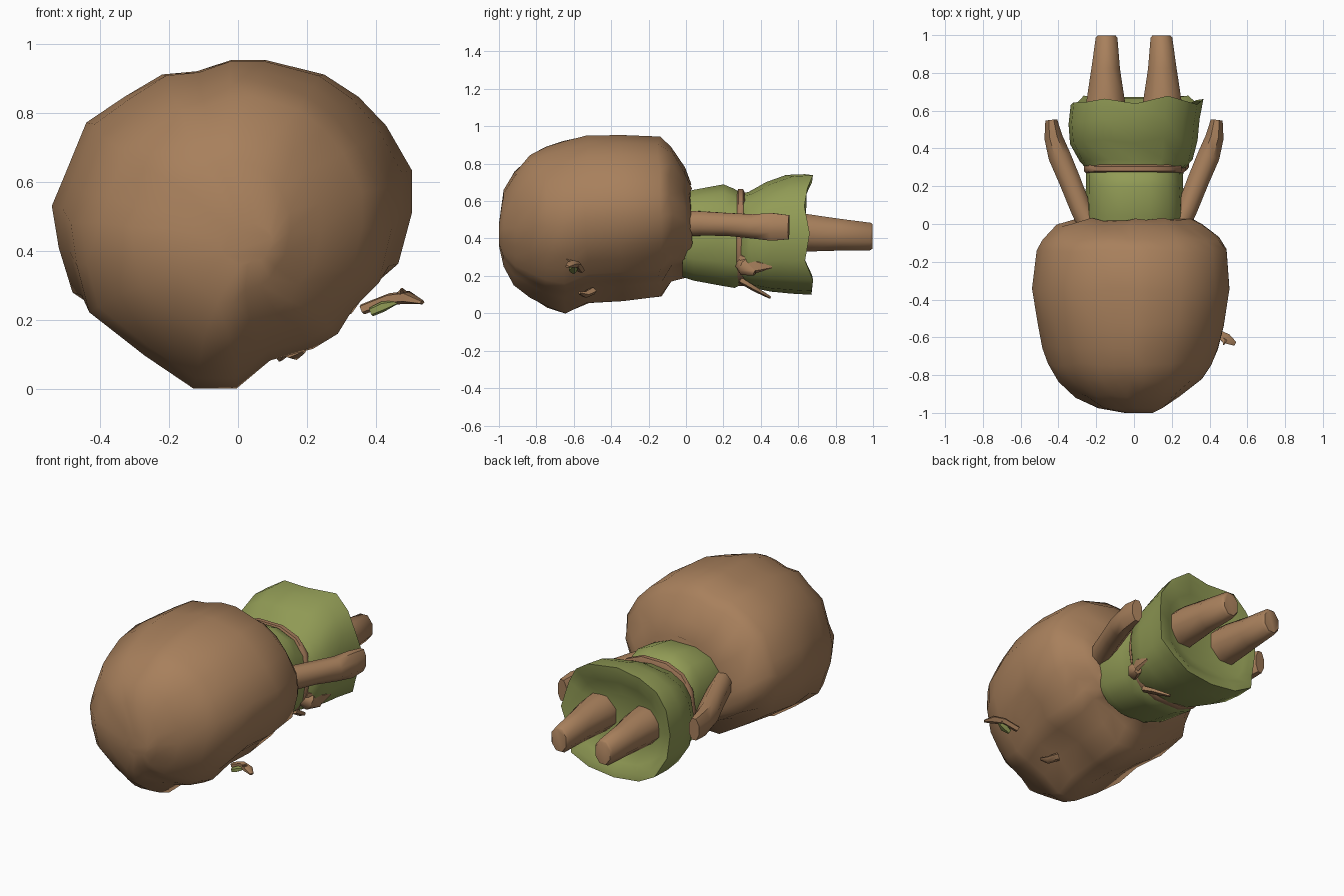
import bpy, bmesh, math, random
from mathutils import Vector

random.seed(4)


def material(name, rgb):
    m = bpy.data.materials.new(name)
    m.diffuse_color = (*rgb, 1)
    return m


BROWN = material("warm brown", (0.39, 0.215, 0.107))
GREEN = material("moss green", (0.285, 0.33, 0.092))
BELT = material("belt brown", (0.36, 0.19, 0.1))


def loft(name, rings, mat, cap_start=True, cap_end=True, angle=50):
    """Skin a list of equal-length point rings."""
    bm = bmesh.new()
    vs = [[bm.verts.new(p) for p in r] for r in rings]
    n = len(rings[0])
    for a, b in zip(vs, vs[1:]):
        for i in range(n):
            j = (i + 1) % n
            bm.faces.new((a[i], a[j], b[j], b[i]))
    if cap_start:
        bm.faces.new(vs[0][::-1])
    if cap_end:
        bm.faces.new(vs[-1])
    bmesh.ops.recalc_face_normals(bm, faces=bm.faces)
    me = bpy.data.meshes.new(name)
    bm.to_mesh(me)
    bm.free()
    me.materials.append(mat)
    ob = bpy.data.objects.new(name, me)
    bpy.context.collection.objects.link(ob)
    bpy.context.view_layer.objects.active = ob
    ob.select_set(True)
    bpy.ops.object.shade_smooth_by_angle(angle=math.radians(angle))
    ob.select_set(False)
    return ob


def box_ring(y, x0, x1, z0, z1, shape):
    """Fit a unit outline into a rectangle at depth y."""
    return [(x0 + u * (x1 - x0), y, z0 + v * (z1 - z0)) for u, v in shape]


def oval(n, power=1.0):
    pts = []
    for i in range(n):
        t = 2 * math.pi * i / n
        c, s = math.cos(t), math.sin(t)
        pts.append((0.5 + 0.5 * math.copysign(abs(c) ** power, c),
                    0.5 + 0.5 * math.copysign(abs(s) ** power, s)))
    return pts


# Big lumpy head: one outline refitted to each station (y, x0, x1, z0, z1)
outline = [(-.14, 0), (0, 0), (.11, .085), (.25, .12), (.33, .165), (.38, .24), (.465, .32),
           (.505, .48), (.505, .61), (.43, .75), (.35, .84), (.25, .91), (.08, .955), (-.02, .955),
           (-.12, .92), (-.22, .91), (-.33, .84), (-.44, .76), (-.505, .59), (-.54, .50),
           (-.52, .37), (-.48, .23), (-.30, .10)]
shape = [((x + .54) / 1.045, z / .955) for x, z in outline]
stations = [(-1.0, -.05, .10, .36, .48), (-.975, -.19, .15, .25, .66), (-.91, -.31, .24, .15, .76),
            (-.83, -.40, .36, .085, .845), (-.74, -.455, .41, .03, .89), (-.65, -.485, .445, 0, .92),
            (-.53, -.51, .475, .055, .95), (-.35, -.54, .505, .065, .953), (-.14, -.515, .49, .09, .945),
            (-.08, -.485, .45, .17, .89), (-.01, -.41, .36, .19, .78), (.025, -.28, .30, .21, .69)]
rings = []
for y, x0, x1, z0, z1 in stations:
    ring = box_ring(y, x0, x1, z0, z1, shape)
    rings.append([(x, y + random.uniform(-.012, .012) * (y > -.95), z) for x, y, z in ring])
loft("head", rings, BROWN)

# Upper tunic pinched at the waist
body = oval(14, 0.8)
rings = [box_ring(*s, body) for s in [(-.02, -.25, .25, .19, .65), (.04, -.26, .27, .17, .665),
                                      (.20, -.255, .26, .14, .695), (.26, -.255, .26, .13, .67),
                                      (.30, -.25, .265, .15, .64)]]
loft("tunic_top", rings, GREEN)

# Flared skirt with an uneven hem, closed by a shallow dish around the legs
n = 16
skirt = oval(n, 0.8)
wave = [random.uniform(-1, 1) for _ in range(n)]
rings = []
for y, x0, x1, z0, z1, rag in [(.29, -.25, .265, .15, .64, 0), (.34, -.29, .31, .14, .65, .01),
                               (.44, -.345, .335, .12, .705, .02), (.55, -.355, .345, .11, .745, .025),
                               (.655, -.345, .365, .105, .75, .03), (.65, -.31, .33, .14, .71, .03),
                               (.63, -.27, .28, .18, .65, .01), (.60, -.20, .20, .25, .57, 0)]:
    ring = box_ring(y, x0, x1, z0, z1, skirt)
    rings.append([(x * (1 + w * rag), y + w * rag * .9, .43 + (z - .43) * (1 + w * rag))
                  for w, (x, y, z) in zip(wave, ring)])
loft("tunic_skirt", rings, GREEN)

# Belt
rings = [box_ring(y, -.255 - d, .262 + d, .145 - d * .5, .65 + d * 2, body)
         for y, d in [(.27, 0), (.28, .01), (.305, .01), (.315, 0)]]
loft("belt", rings, BELT)


def limb(name, path, n, mat=BROWN):
    """Tapered tube; each station is (x, y, z, half_width, half_height)."""
    rings = []
    pts = [Vector(p[:3]) for p in path]
    for k, p in enumerate(path):
        d = (pts[min(k + 1, len(pts) - 1)] - pts[max(k - 1, 0)]).normalized()
        side = d.cross(Vector((0, 0, 1))).normalized()
        up = side.cross(d)
        rings.append([pts[k] + side * p[3] * math.cos(a) + up * p[4] * math.sin(a)
                      for a in (2 * math.pi * (i + .5) / n for i in range(n))])
    return loft(name, rings, mat)


# Arms reaching out beside the tunic, and legs below the skirt
for s, label in ((-1, "left"), (1, "right")):
    limb(label + "_arm", [(s * .23, -.02, .48, .065, .075), (s * .285, .09, .48, .06, .07),
                          (s * .34, .23, .475, .062, .066), (s * .395, .36, .465, .064, .07),
                          (s * .427, .46, .462, .052, .08), (s * .438, .55, .46, .034, .07)], 8)
    limb(label + "_leg", [(s * .15, .54, .43, .115, .115), (s * .15, .65, .43, .11, .108),
                          (s * .15, .82, .42, .082, .092), (s * .145, .985, .41, .062, .08),
                          (s * .145, .998, .41, .052, .07)], 8)

# Loose belt ends hanging at the lower right and underside
limb("belt_knot", [(.20, .27, .28, .02, .03), (.26, .31, .25, .035, .05), (.28, .37, .22, .02, .02)], 6)
limb("belt_end_upper", [(.25, .29, .30, .015, .02), (.29, .38, .25, .015, .04),
                        (.29, .46, .25, .008, .01)], 5)
limb("belt_end_lower", [(.17, .29, .18, .02, .02), (.16, .37, .13, .03, .015),
                        (.12, .45, .085, .008, .008)], 5)

# Small leafy sprig on the side of the head
limb("sprig_stem", [(.36, -.56, .23, .02, .016), (.44, -.58, .26, .022, .018),
                    (.49, -.61, .265, .03, .02), (.535, -.635, .25, .012, .006)], 5)
limb("sprig_twig", [(.45, -.58, .25, .012, .01), (.48, -.62, .28, .014, .01),
                    (.475, -.64, .29, .003, .003)], 5)
limb("sprig_leaf", [(.385, -.60, .222, .014, .014), (.42, -.605, .238, .026, .016),
                    (.46, -.60, .25, .008, .006)], 5, GREEN)

# Small nub under the chin
limb("chin_nub", [(.12, -.50, .12, .03, .02), (.165, -.54, .10, .03, .018),
                  (.19, -.57, .11, .01, .008)], 5)
